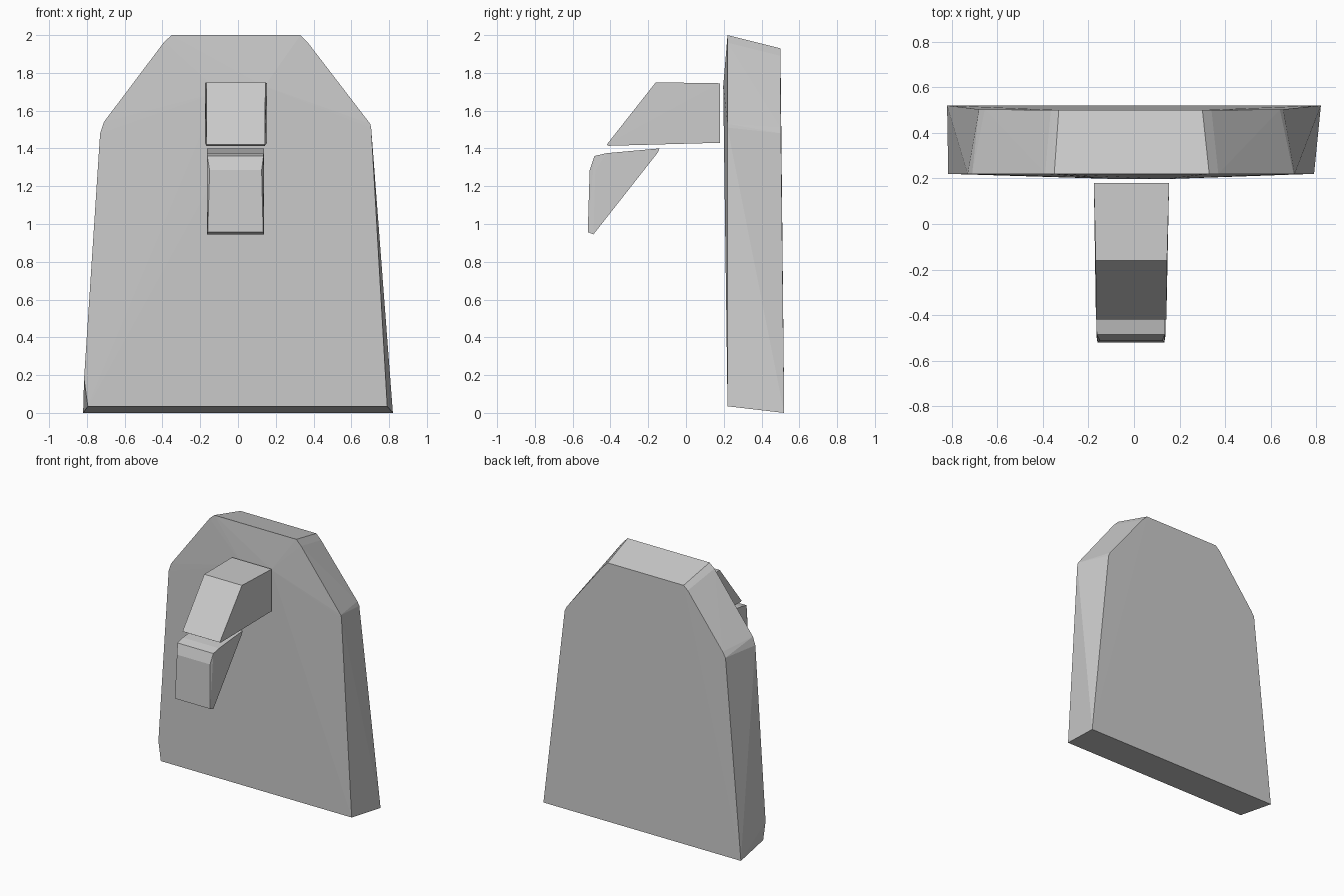
import bpy, bmesh


def hull(name, points):
    """Flat-faced convex solid around a few corner points."""
    bm = bmesh.new()
    for p in points:
        bm.verts.new(p)
    result = bmesh.ops.convex_hull(bm, input=bm.verts[:])
    loose = {g for g in result["geom_interior"] + result["geom_unused"]
             if isinstance(g, bmesh.types.BMVert)}
    bmesh.ops.delete(bm, geom=list(loose), context='VERTS')
    bmesh.ops.recalc_face_normals(bm, faces=bm.faces[:])
    mesh = bpy.data.meshes.new(name)
    bm.to_mesh(mesh)
    bm.free()
    obj = bpy.data.objects.new(name, mesh)
    bpy.context.collection.objects.link(obj)
    return obj


def strip(profile):
    """Profile rows (y, z, left x, right x) to corner points."""
    return [(x, y, z) for y, z, left, right in profile for x in (left, right)]


# Back plate: front outline, slight front crown, smaller sloped back outline
front = [(-0.795, 0.035), (-0.815, 0.18), (-0.73, 1.48), (-0.71, 1.54),
         (-0.39, 1.965), (-0.35, 2.0), (0.33, 2.0), (0.37, 1.96),
         (0.70, 1.53), (0.705, 1.51), (0.79, 0.035)]
back = [(-0.82, 0.52, 0.0), (0.82, 0.52, 0.0),
        (-0.68, 0.503, 1.48), (0.655, 0.503, 1.48), (-0.655, 0.502, 1.52),
        (0.64, 0.502, 1.51), (-0.365, 0.5, 1.90), (0.34, 0.5, 1.89),
        (-0.33, 0.5, 1.93), (0.30, 0.5, 1.93)]
crown = [(-0.1, 0.198, 1.7), (0.14, 0.197, 1.73)]
hull("back_plate", [(x, 0.22, z) for x, z in front] + back + crown)

# Upper hook arm: wedge that slopes down to the front
hull("hook_arm", strip([
    (0.18, 1.745, -0.176, 0.154), (0.18, 1.43, -0.176, 0.154),
    (-0.16, 1.75, -0.168, 0.145), (-0.42, 1.42, -0.167, 0.142),
    (-0.41, 1.414, -0.167, 0.142)]))

# Lower hook tip: tapered wedge with chamfered upper front
hull("hook_tip", strip([
    (-0.14, 1.40, -0.165, 0.137), (-0.148, 1.38, -0.165, 0.137),
    (-0.42, 1.375, -0.165, 0.137), (-0.485, 1.36, -0.163, 0.135),
    (-0.48, 1.28, -0.165, 0.137), (-0.51, 1.285, -0.15, 0.125),
    (-0.52, 0.957, -0.16, 0.133), (-0.49, 0.945, -0.165, 0.138)]))
